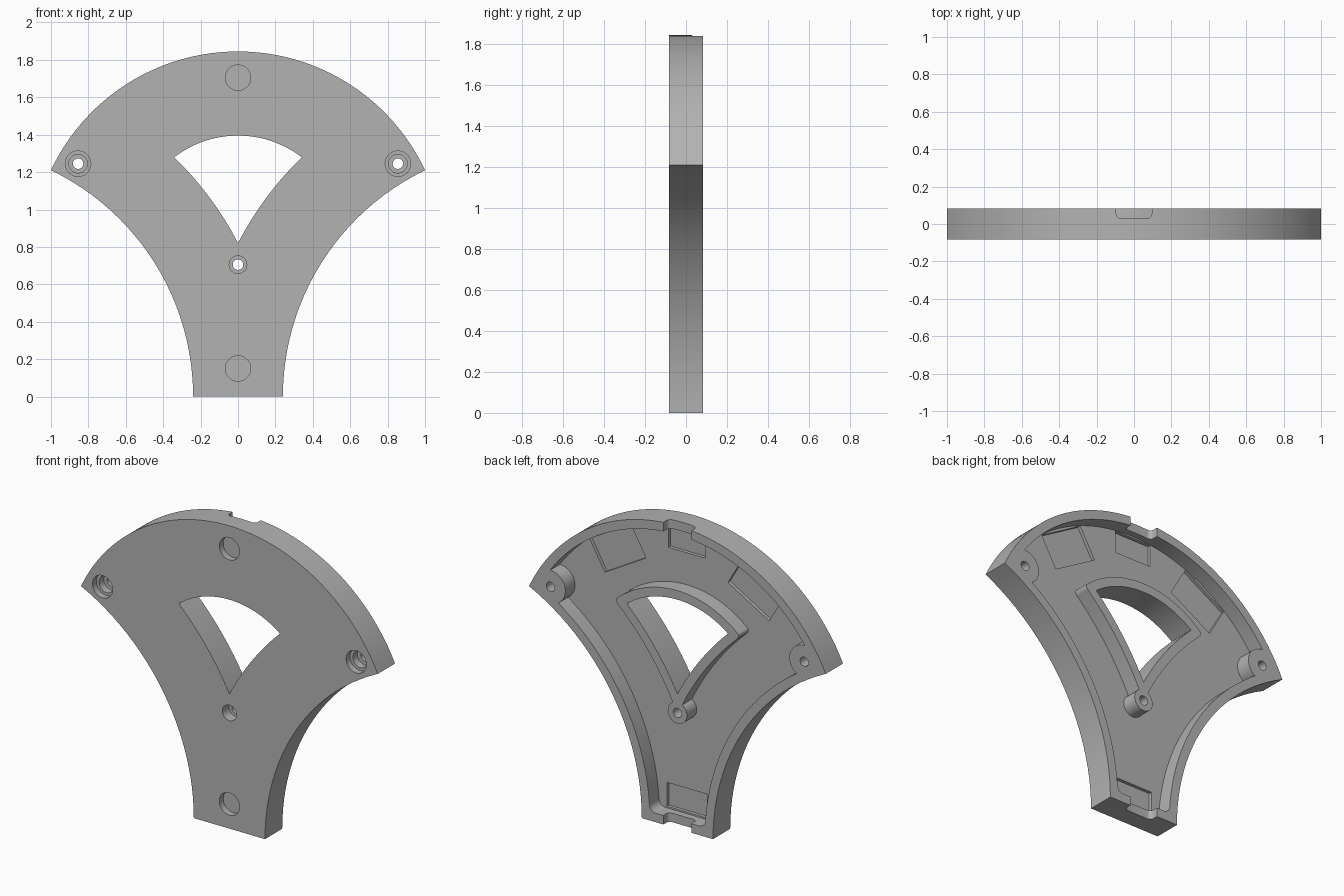
import bpy, bmesh
from math import radians, atan2, sqrt, sin, cos, pi
from mathutils import Matrix, Vector

if "Cube" in bpy.data.objects:
    bpy.data.objects.remove(bpy.data.objects["Cube"], do_unlink=True)

HALF = 0.083          # half thickness
FLOOR = -0.01         # cavity floor
POCKET = -0.03        # pocket floor
OUT = 0.2             # cutters reach past the faces
TOP = Vector((0, 0.74))
SIDE = Vector((1.583, 0))
SCREWS = [(-0.855, 1.245), (0.855, 1.245)]
POST = (0, 0.705)

grey = bpy.data.materials.new("plain_grey")
grey.use_nodes = True
grey.diffuse_color = (0.45, 0.45, 0.45, 1)
grey.node_tree.nodes["Principled BSDF"].inputs["Base Color"].default_value = (0.45, 0.45, 0.45, 1)


def meet(a, ra, b, rb):
    """Upper crossing of two circles."""
    d = b - a
    t = (ra * ra - rb * rb + d.length_squared) / (2 * d.length)
    h = sqrt(ra * ra - t * t)
    u = d.normalized()
    return max((a + u * t + Vector((-u.y, u.x)) * s for s in (h, -h)), key=lambda p: p.y)


def arc(c, p, q, n=24):
    """Short arc about c from p to q."""
    a, b = (atan2(v.y - c.y, v.x - c.x) for v in (p, q))
    if b - a > pi:
        b -= 2 * pi
    if a - b > pi:
        b += 2 * pi
    r = (p - c).length
    return [c + r * Vector((cos(a + (b - a) * i / n), sin(a + (b - a) * i / n))) for i in range(n + 1)]


def mirrored(half):
    """Close a right half profile with its mirror image."""
    left = [Vector((-p.x, p.y)) for p in reversed(half) if p.x > 1e-5]
    return half + left


def outline(d):
    r = 1.343 + d
    foot = Vector((SIDE.x - sqrt(r * r - d * d), d))
    tip = meet(TOP, 1.105 - d, SIDE, r)
    crown = Vector((0, TOP.y + 1.105 - d))
    return mirrored(arc(SIDE, foot, tip) + arc(TOP, tip, crown)[1:])


def window(d):
    r, c = 1.783 - d, Vector((0, 0.835))
    low = Vector((0, sqrt(r * r - SIDE.x ** 2)))
    corner = meet(c, 0.56 + d, SIDE, r)
    return mirrored(arc(SIDE, low, corner) + arc(c, corner, Vector((0, c.y + 0.56 + d)))[1:])


def disc(centre, r):
    return [Vector((centre[0] + r * cos(i * pi / 20), centre[1] + r * sin(i * pi / 20))) for i in range(40)]


def rect(x0, x1, z0, z1):
    return [Vector(p) for p in ((x0, z0), (x1, z0), (x1, z1), (x0, z1))]


def prism(name, pts, y0, y1, fillet=0, matrix=None):
    """Extrude an x-z profile from y0 to y1, rounding its sharp corners."""
    bm = bmesh.new()
    bm.faces.new([bm.verts.new((p.x, y0, p.y)) for p in pts])
    if fillet:
        sharp = []
        for v in bm.verts:
            a, b = (e.other_vert(v).co - v.co for e in v.link_edges)
            if a.angle(b) < radians(150):
                sharp.append(v)
        bmesh.ops.bevel(bm, geom=sharp, offset=fillet, segments=6, profile=0.5, affect='VERTICES')
    ext = bmesh.ops.extrude_face_region(bm, geom=bm.faces[:])
    verts = [g for g in ext["geom"] if isinstance(g, bmesh.types.BMVert)]
    bmesh.ops.translate(bm, verts=verts, vec=(0, y1 - y0, 0))
    if matrix:
        bm.transform(matrix)
    bmesh.ops.recalc_face_normals(bm, faces=bm.faces[:])
    mesh = bpy.data.meshes.new(name)
    bm.to_mesh(mesh)
    bm.free()
    mesh.materials.append(grey)
    ob = bpy.data.objects.new(name, mesh)
    bpy.context.collection.objects.link(ob)
    return ob


def cut(target, tool):
    mod = target.modifiers.new("cut", 'BOOLEAN')
    mod.operation, mod.solver, mod.object = 'DIFFERENCE', 'EXACT', tool
    bpy.context.view_layer.objects.active = target
    bpy.ops.object.modifier_apply(modifier=mod.name)
    bpy.data.objects.remove(tool, do_unlink=True)


# Main fan-shaped body
body = prism("fan_shell", outline(0), -HALF, HALF)

# Rear cavity, leaving the screw posts and the window rim standing
cavity = prism("cavity", outline(0.055), FLOOR, OUT, 0.04)
for c in SCREWS:
    cut(cavity, prism("screw_post", disc(c, 0.1), -OUT, 2 * OUT))
cut(cavity, prism("window_rim", window(0.055), -OUT, 2 * OUT, 0.04))
cut(cavity, prism("centre_post", disc(POST, 0.065), -OUT, 2 * OUT))
cut(body, cavity)

# Window opening
cut(body, prism("window", window(0), -OUT, OUT))

# Stepped screw holes
for c in SCREWS:
    for r, depth in ((0.068, -0.045), (0.05, 0.0), (0.028, OUT)):
        cut(body, prism("screw_hole", disc(c, r), -OUT, depth))
for r, depth in ((0.047, -0.02), (0.028, OUT)):
    cut(body, prism("centre_hole", disc(POST, r), -OUT, depth))

# Shallow round recesses in the front
for z in (0.15, 1.705):
    cut(body, prism("round_recess", disc((0, z), 0.068), -OUT, -0.045))

# Rectangular pockets in the cavity floor
cut(body, prism("top_pocket", rect(-0.125, 0.125, 1.645, 1.78), POCKET, FLOOR + 0.03))
cut(body, prism("bottom_pocket", rect(-0.135, 0.135, 0.065, 0.21), POCKET, FLOOR + 0.03))
pivot = Matrix.Translation((0, 0, TOP.y))
for angle in (-30, 30):
    turn = pivot @ Matrix.Rotation(radians(angle), 4, 'Y')
    cut(body, prism("side_pocket", rect(-0.16, 0.16, 0.83, 1.035), POCKET, FLOOR + 0.03, 0, turn))

# Rounded notches through the rim; the profile is drawn across and swept outward
stand = Matrix.Rotation(radians(90), 4, 'X')


def notch(half_width, depth, start, end, matrix):
    profile = rect(-half_width, half_width, -OUT, -depth)
    cut(body, prism("notch", profile, start, end, 0.025, matrix @ stand))


notch(0.095, 0.03, 0.95, 1.2, pivot)
notch(0.095, 0.03, -0.1, 0.1, Matrix.Identity(4))
for angle in (-30, 30):
    notch(0.133, 0.045, 0.95, 1.2, pivot @ Matrix.Rotation(radians(angle), 4, 'Y'))

bpy.ops.object.select_all(action='DESELECT')
body.select_set(True)
bpy.context.view_layer.objects.active = body
bpy.ops.object.shade_smooth_by_angle(angle=radians(30))
